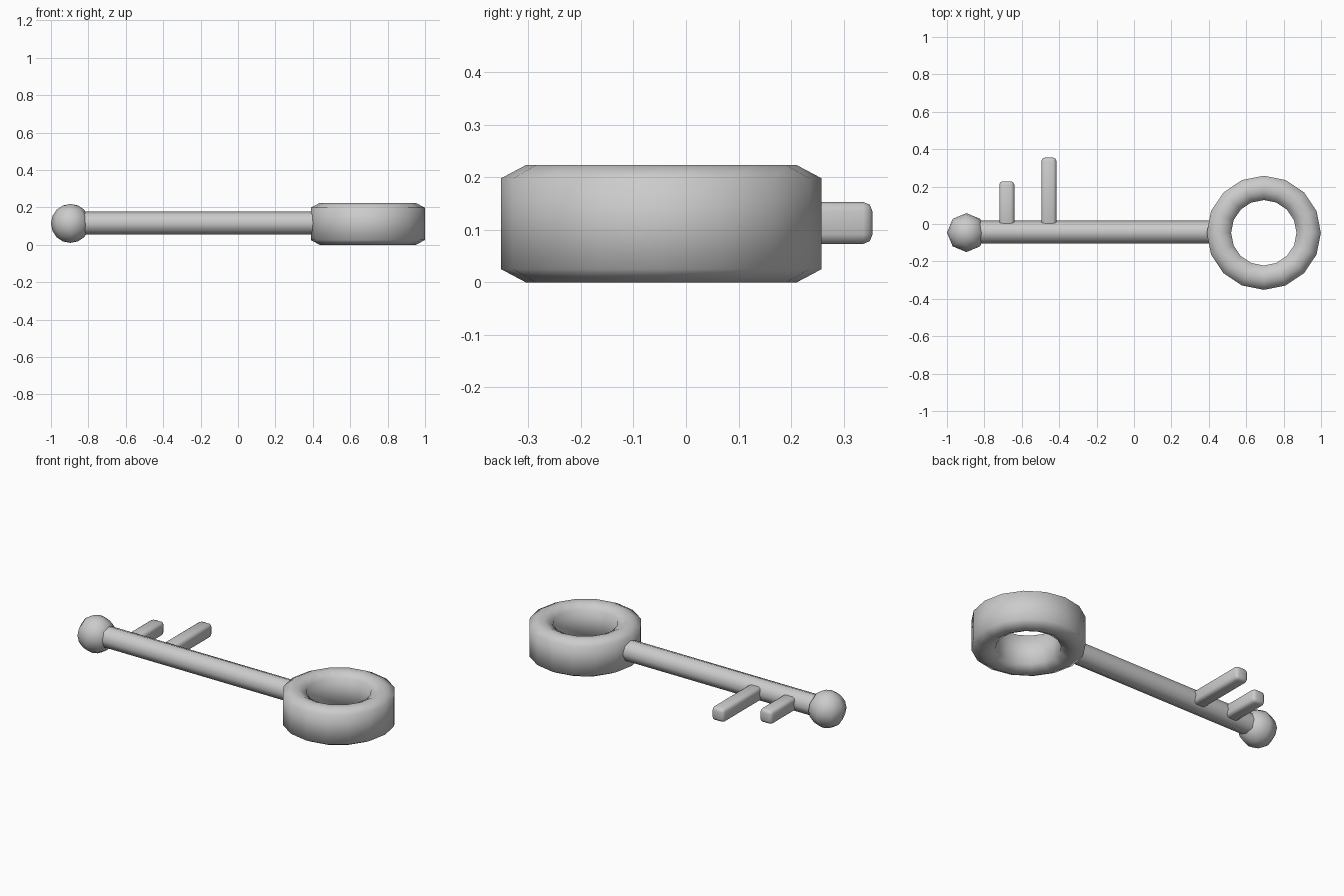
import bpy, bmesh
from math import pi
from mathutils import Matrix, Vector

if "Cube" in bpy.data.objects:
    bpy.data.objects.remove(bpy.data.objects["Cube"])

CY, CZ = -0.046, 0.113   # axis of the key


def finish(name, bm, smooth=True):
    bmesh.ops.recalc_face_normals(bm, faces=bm.faces)
    mesh = bpy.data.meshes.new(name)
    bm.to_mesh(mesh)
    bm.free()
    obj = bpy.data.objects.new(name, mesh)
    bpy.context.collection.objects.link(obj)
    for p in mesh.polygons:
        p.use_smooth = smooth
    return obj


def ring(name, centre, profile, sides):
    """Closed (radius, z) profile swept round a vertical axis."""
    bm = bmesh.new()
    rows = []
    for i in range(sides):
        rot = Matrix.Rotation(2 * pi * i / sides, 3, 'Z')
        rows.append([bm.verts.new(rot @ Vector((r, 0, z)) + centre) for r, z in profile])
    n = len(profile)
    for i in range(sides):
        a, b = rows[i], rows[(i + 1) % sides]
        for j in range(n):
            k = (j + 1) % n
            bm.faces.new((a[j], b[j], b[k], a[k]))
    return finish(name, bm)


def tooth(name, x, y_end):
    """Rounded square bar sticking out of the shaft."""
    y0, size = CY, 0.08
    bm = bmesh.new()
    bmesh.ops.create_cube(bm, size=1)
    bmesh.ops.scale(bm, vec=(size, y_end - y0, size), verts=bm.verts)
    bmesh.ops.translate(bm, vec=(x, (y_end + y0) / 2, CZ), verts=bm.verts)
    bmesh.ops.bevel(bm, geom=bm.edges[:], offset=0.018, segments=2,
                    profile=0.5, affect='EDGES')
    obj = finish(name, bm)
    return obj


# Bow: chamfered 16-sided ring
ring("bow_ring", Vector((0.694, -0.047, 0)),
     [(0.305, 0.025), (0.305, 0.198), (0.258, 0.223), (0.222, 0.223),
      (0.175, 0.198), (0.175, 0.025), (0.222, 0.0), (0.258, 0.0)], 16)

# Shaft: 8-sided rod from the ball into the ring
bm = bmesh.new()
x0, x1 = -0.85, 0.45
bmesh.ops.create_cone(bm, cap_ends=True, segments=8, radius1=0.062, radius2=0.062,
                      depth=x1 - x0,
                      matrix=Matrix.Translation(((x0 + x1) / 2, -0.043, 0.116))
                      @ Matrix.Rotation(pi / 2, 4, 'Y'))
shaft = finish("shaft", bm)
for p in shaft.data.polygons:
    p.use_smooth = len(p.vertices) == 4

# Ball tip
bm = bmesh.new()
bmesh.ops.create_uvsphere(bm, u_segments=8, v_segments=8, radius=0.104,
                          matrix=Matrix.Translation((-0.896, CY, CZ + 0.001)))
finish("ball_tip", bm)

# Teeth
tooth("short_tooth", -0.68, 0.228)
tooth("long_tooth", -0.455, 0.355)
